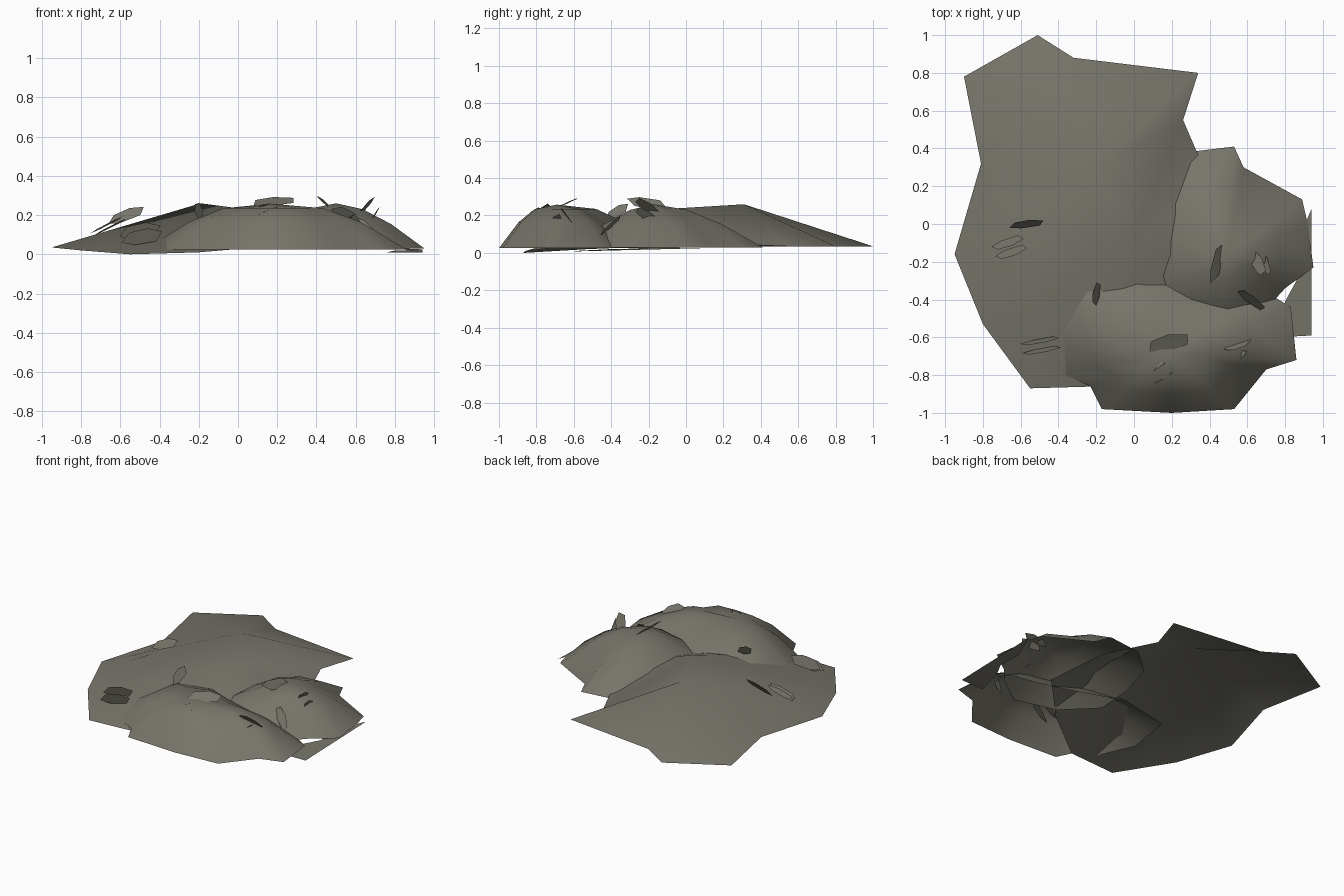
import bpy, bmesh, math
from mathutils import Vector

stone = bpy.data.materials.new("grey_brown_stone")
stone.diffuse_color = (0.185, 0.178, 0.145, 1)


def finish(bm, name, smooth=True):
    me = bpy.data.meshes.new(name)
    bm.normal_update()
    bm.to_mesh(me)
    bm.free()
    me.materials.append(stone)
    for p in me.polygons:
        p.use_smooth = smooth
    ob = bpy.data.objects.new(name, me)
    bpy.context.collection.objects.link(ob)
    return ob


def mound(name, outline, peak, rings, base):
    """Open shell: outline ring, scaled inner rings, peak."""
    bm = bmesh.new()
    n = len(outline)
    prev = [bm.verts.new((x, y, base)) for x, y in outline]
    for s, z in rings:
        cur = [bm.verts.new((peak[0] + (x - peak[0]) * s, peak[1] + (y - peak[1]) * s, z))
               for x, y in outline]
        for i in range(n):
            j = (i + 1) % n
            bm.faces.new((prev[i], prev[j], cur[j], cur[i]))
        prev = cur
    top = bm.verts.new(peak)
    for i in range(n):
        bm.faces.new((prev[i], prev[(i + 1) % n], top))
    bmesh.ops.recalc_face_normals(bm, faces=bm.faces)
    if sum(f.normal.z for f in bm.faces) < 0:
        bmesh.ops.reverse_faces(bm, faces=bm.faces)
    return finish(bm, name)


# large back-left slab: outline fans up to two high points
slab = [(0.34, 0.80, .035), (-0.32, 0.88, .035), (-0.51, 1.0, .035),
        (-0.90, 0.78, .035), (-0.81, 0.32, .035), (-0.95, -0.16, .035),
        (-0.80, -0.53, .02), (-0.55, -0.87, 0), (-0.20, -0.86, .01),
        (0.15, -0.60, .04), (0.48, -0.25, .03), (0.42, 0.18, .05), (0.26, 0.55, .035)]
bm = bmesh.new()
ring = [bm.verts.new(c) for c in slab]
p1 = bm.verts.new((-0.19, 0.31, 0.26))
p2 = bm.verts.new((0.0, -0.10, 0.235))
owner = [p2 if 5 < i < 12 else p1 for i in range(len(ring))]
for i in range(len(ring)):
    j = (i + 1) % len(ring)
    bm.faces.new((ring[i], ring[j], owner[i]))
    if owner[i] is not owner[j]:
        bm.faces.new((owner[i], ring[j], owner[j]))
finish(bm, "back_slab")

# right mound
mound("right_mound",
      [(0.53, .41), (0.28, .38), (0.10, .22), (0.02, -.05), (0.0, -.32), (0.20, -.52),
       (0.50, -.60), (0.70, -.45), (0.80, -.34), (0.95, -.23), (0.92, 0), (0.89, .13), (0.58, .30)],
      (0.50, -0.17, 0.26), [(0.62, 0.155), (0.30, 0.23)], 0.03)

# front mound
mound("front_mound",
      [(0.52, -.33), (0.22, -.24), (-0.05, -.14), (-0.42, -.22), (-0.47, -.55), (-0.36, -.80),
       (-0.23, -.86), (-0.17, -.98), (0.20, -1.0), (0.53, -.98), (0.70, -.77), (0.86, -.72),
       (0.83, -.44), (0.70, -.36)],
      (0.17, -0.69, 0.258), [(0.66, 0.165), (0.38, 0.235)], 0.025)

# low strip showing at the right edge
bm = bmesh.new()
bm.faces.new([bm.verts.new(c) for c in
              [(0.94, .08, .025), (0.84, -.15, .03), (0.86, -.30, .02), (0.80, -.41, .02),
               (0.76, -.60, .01), (0.94, -.59, .008)]])
finish(bm, "low_right_edge")

# loose chips: centre, half length vector, half width vector
chips = [
    ((-.57, 0, .20), (.09, .01, .03), (.0, .02, .03)),
    ((-.67, -.10, .15), (.08, .03, .04), (.01, -.02, .01)),
    ((-.65, -.15, .14), (.08, .03, .04), (.01, -.02, .01)),
    ((-.50, -.62, .12), (.10, .02, .01), (.01, -.01, .04)),
    ((-.49, -.67, .09), (.10, .02, .01), (.01, -.01, .04)),
    ((-.20, -.37, .22), (.01, .06, .03), (-.02, .0, .03)),
    ((.18, -.63, .27), (.11, .03, .01), (-.02, .04, .02)),
    ((.07, -.77, .22), (.09, .04, .04), (.01, -.02, .01)),
    ((.11, -.82, .20), (.09, .04, .04), (.01, -.02, .01)),
    ((.44, -.21, .265), (.02, .10, -.01), (.03, .01, -.03)),
    ((.65, -.20, .24), (.04, -.06, .05), (.02, .03, .01)),
    ((.69, -.20, .19), (.03, -.06, .05), (.01, .03, .01)),
    ((.62, -.40, .15), (.07, -.05, -.04), (.01, .02, .03)),
    ((.55, -.64, .20), (.06, .03, -.04), (.03, -.01, .02)),
    ((.55, -.70, .17), (.04, .03, .03), (.02, -.01, .02)),
]
shape = [(-1, -.5), (-.3, -1), (.8, -.8), (1, .4), (.2, 1), (-.7, .7)]
for k, (c, l, w) in enumerate(chips):
    bm = bmesh.new()
    bm.faces.new([bm.verts.new(Vector(c) + Vector(l) * a + Vector(w) * b) for a, b in shape])
    ob = finish(bm, f"stone_chip_{k + 1}", False)
    if ob.data.polygons[0].normal.z < 0:
        ob.data.flip_normals()
